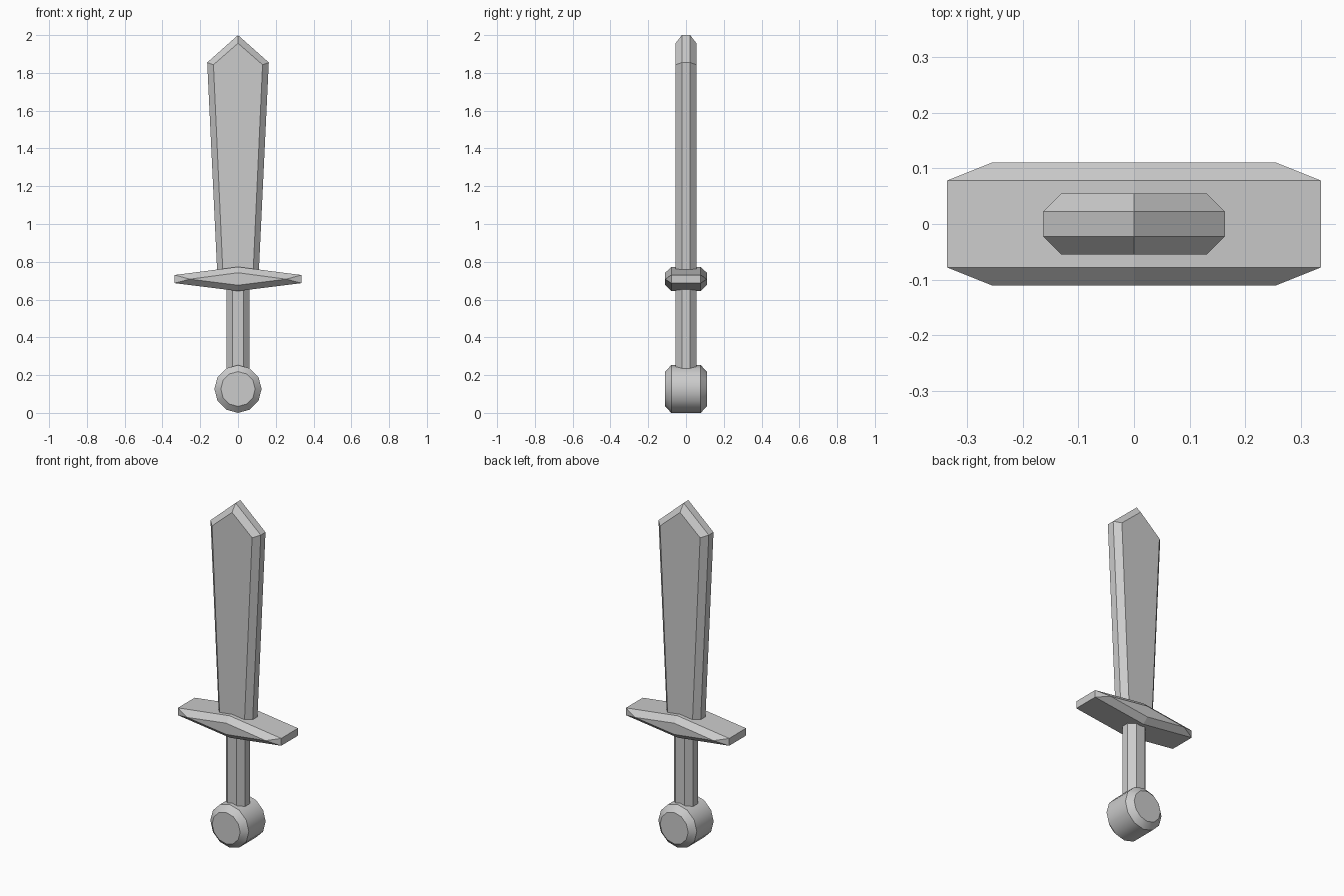
import bpy, bmesh, math

if "Cube" in bpy.data.objects:
    bpy.data.objects.remove(bpy.data.objects["Cube"])


def bevelled_slab(name, outer, inner, rim_y, face_y):
    """Closed slab along y: inset faces at +-face_y, full outline at +-rim_y."""
    bm = bmesh.new()
    rings = [[bm.verts.new((x, y, z)) for x, z in prof]
             for prof, y in ((inner, -face_y), (outer, -rim_y),
                             (outer, rim_y), (inner, face_y))]
    n = len(outer)
    bm.faces.new(rings[0])
    bm.faces.new(rings[-1][::-1])
    for a, b in zip(rings, rings[1:]):
        for i in range(n):
            j = (i + 1) % n
            bm.faces.new((a[i], b[i], b[j], a[j]))
    bmesh.ops.remove_doubles(bm, verts=bm.verts, dist=1e-4)
    bmesh.ops.recalc_face_normals(bm, faces=bm.faces)
    mesh = bpy.data.meshes.new(name)
    bm.to_mesh(mesh)
    bm.free()
    obj = bpy.data.objects.new(name, mesh)
    bpy.context.collection.objects.link(obj)
    return obj


def circle(radius, cz, sides=12):
    return [(radius * math.cos(math.tau * i / sides),
             cz + radius * math.sin(math.tau * i / sides)) for i in range(sides)]


# Blade, widening toward the pointed tip
bevelled_slab("blade",
              [(-0.108, 0.70), (0.108, 0.70), (0.163, 1.855), (0, 2.0), (-0.163, 1.855)],
              [(-0.078, 0.70), (0.078, 0.70), (0.130, 1.843), (0, 1.957), (-0.130, 1.843)],
              0.022, 0.055)

# Crossguard, its bevel ends meeting in a point
bevelled_slab("crossguard",
              [(0, 0.645), (0.335, 0.687), (0.335, 0.73),
               (0, 0.773), (-0.335, 0.73), (-0.335, 0.687)],
              [(0, 0.676), (0.255, 0.708), (0.255, 0.708),
               (0, 0.742), (-0.255, 0.708), (-0.255, 0.708)],
              0.078, 0.11)

# Grip
bevelled_slab("grip",
              [(-0.062, 0.20), (0.062, 0.20), (0.062, 0.70), (-0.062, 0.70)],
              [(-0.03, 0.20), (0.03, 0.20), (0.03, 0.70), (-0.03, 0.70)],
              0.022, 0.055)

# Round pommel lying along y
pommel = bevelled_slab("pommel", circle(0.125, 0.125 + 0.003), circle(0.091, 0.128),
                       0.078, 0.11)
for v in pommel.data.vertices:
    v.co.z -= 0.003 * (0.253 - v.co.z) / 0.25
bpy.context.view_layer.objects.active = pommel
pommel.select_set(True)
bpy.ops.object.shade_smooth_by_angle(angle=math.radians(35))
